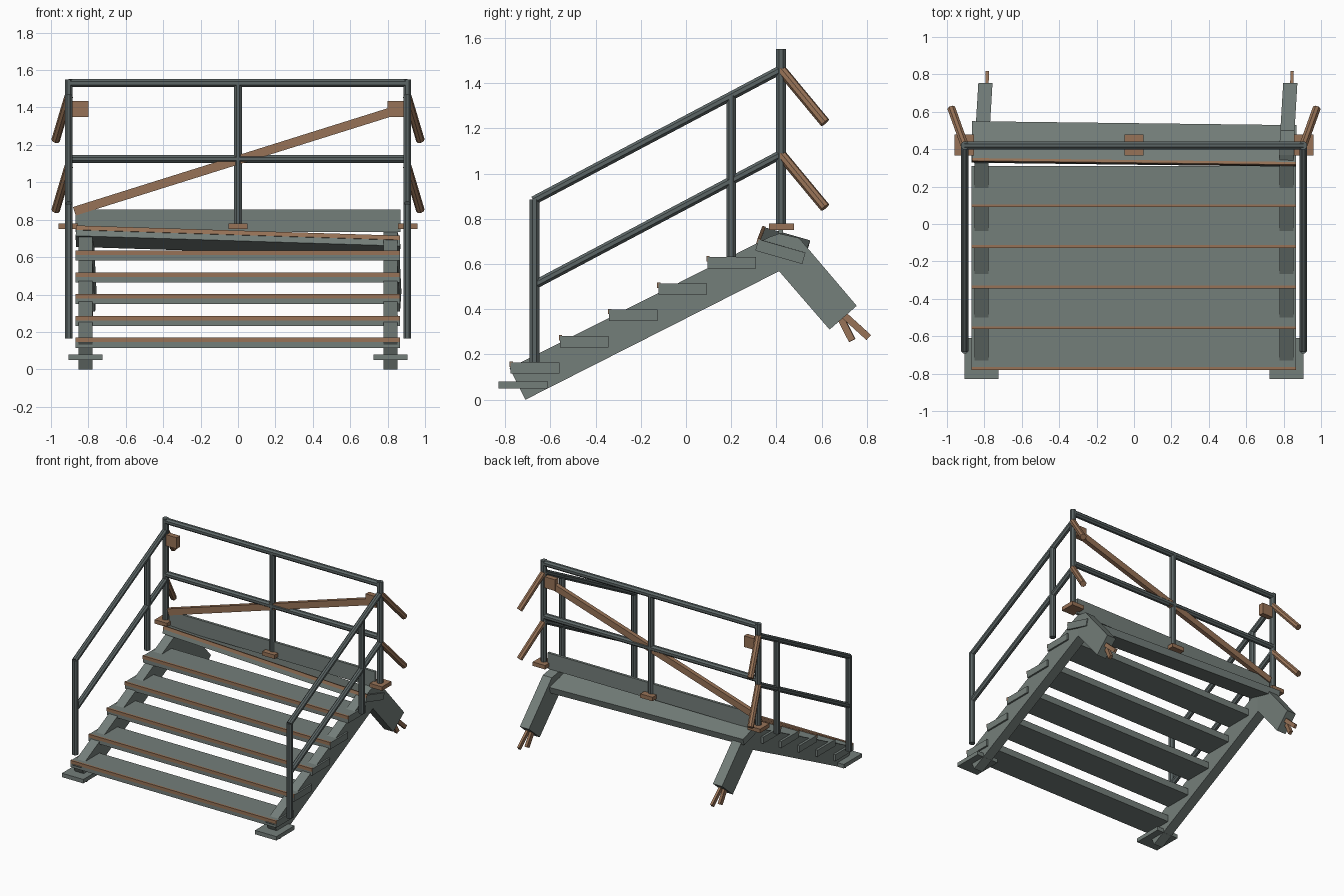
import bpy, bmesh, math
from mathutils import Vector, Matrix, Euler

if "Cube" in bpy.data.objects:
    bpy.data.objects.remove(bpy.data.objects["Cube"])


def material(name, rgb):
    m = bpy.data.materials.new(name)
    m.diffuse_color = (*rgb, 1)
    m.use_nodes = True
    m.node_tree.nodes["Principled BSDF"].inputs["Base Color"].default_value = m.diffuse_color
    return m


STEEL = material("weathered steel", (0.175, 0.21, 0.195))
PIPE = material("dark pipe steel", (0.105, 0.13, 0.13))
RUST = material("rust", (0.31, 0.17, 0.095))


def finish(name, bm, *mats):
    bmesh.ops.recalc_face_normals(bm, faces=bm.faces)
    me = bpy.data.meshes.new(name)
    bm.to_mesh(me)
    bm.free()
    for m in mats:
        me.materials.append(m)
    ob = bpy.data.objects.new(name, me)
    bpy.context.collection.objects.link(ob)
    return ob


def box(name, x, y, z, mat):
    """Box from (min, max) ranges."""
    bm = bmesh.new()
    c = Vector([(r[0] + r[1]) / 2 for r in (x, y, z)])
    s = [r[1] - r[0] for r in (x, y, z)]
    bmesh.ops.create_cube(bm, size=1, matrix=Matrix.Translation(c) @ Matrix.Diagonal((*s, 1)))
    return finish(name, bm, mat)


def beam(name, a, b, w, d, mat):
    """Square bar between two points."""
    a, b = Vector(a), Vector(b)
    v = b - a
    bm = bmesh.new()
    m = Matrix.Translation((a + b) / 2) @ v.to_track_quat('Z', 'Y').to_matrix().to_4x4()
    bmesh.ops.create_cube(bm, size=1, matrix=m @ Matrix.Diagonal((w, d, v.length, 1)))
    return finish(name, bm, mat)


def pipe(name, a, b, mat=PIPE, r=0.023):
    """Eight sided tube between two points."""
    a, b = Vector(a), Vector(b)
    v = b - a
    bm = bmesh.new()
    m = (Matrix.Translation((a + b) / 2) @ v.to_track_quat('Z', 'Y').to_matrix().to_4x4()
         @ Matrix.Rotation(math.pi / 8, 4, 'Z'))
    bmesh.ops.create_cone(bm, cap_ends=True, segments=8, radius1=r, radius2=r,
                          depth=v.length, matrix=m)
    return finish(name, bm, mat)


def plate(name, pts, x, width, mat, lean=0.0):
    """Side profile of (y, z) points extruded along x; lean shifts x with depth."""
    bm = bmesh.new()
    y0 = pts[0][0]
    rows = [[bm.verts.new((x + s * width / 2 + lean * (y - y0), y, z)) for y, z in pts]
            for s in (-1, 1)]
    n = len(pts)
    for row in rows:
        bm.faces.new(row)
    for i in range(n):
        j = (i + 1) % n
        bm.faces.new((rows[0][i], rows[0][j], rows[1][j], rows[1][i]))
    return finish(name, bm, mat)


# Treads with rusty nosing
for i in range(5):
    y, z = -0.775 + 0.2175 * i, 0.115 + 0.1165 * i
    box("tread", (-0.87, 0.865), (y, y + 0.215), (z, z + 0.05), STEEL)
    box("tread_nosing", (-0.87, 0.865), (y - 0.005, y + 0.01), (z + 0.03, z + 0.054), RUST)

# Sagging top platform with nosing
tilt = (Matrix.Translation((0, 0.428, 0.682))
        @ Euler((math.radians(-16), math.radians(1.8), math.radians(-0.7))).to_matrix().to_4x4())
for ob in (box("platform", (-0.867, 0.867), (-0.108, 0.108), (-0.026, 0.026), STEEL),
           box("platform_nosing", (-0.867, 0.867), (-0.113, -0.098), (0.006, 0.03), RUST)):
    ob.data.transform(tilt)

# Kick board under the back railing
box("kick_board", (-0.87, 0.87), (0.408, 0.428), (0.735, 0.855), STEEL)

for s in (-1, 1):
    x = 0.815 * s
    # Stringer, snapped rear section and foot plate
    plate("stringer", [(-0.71, 0), (0.415, 0.57), (0.415, 0.735), (0.37, 0.72), (-0.78, 0.14)],
          x, 0.074, STEEL)
    plate("broken_stringer", [(0.41, 0.57), (0.635, 0.31), (0.755, 0.415), (0.5, 0.715), (0.41, 0.735)],
          x, 0.076, STEEL, 0.06)
    box("foot_plate", (x - 0.09, x + 0.09), (-0.83, -0.61), (0.05, 0.08), STEEL)
    # Torn rusty metal at the broken end
    xt = x + 0.018
    beam("torn_strip", (xt - 0.015, 0.66, 0.41), (xt - 0.005, 0.735, 0.262), 0.022, 0.03, RUST)
    beam("torn_strip", (xt + 0.01, 0.67, 0.40), (xt + 0.012, 0.808, 0.275), 0.018, 0.03, RUST)

    # Side railing
    p = 0.905 * s
    pipe("front_post", (p, -0.67, 0.165), (p, -0.67, 0.885))
    pipe("middle_post", (p, 0.2, 0.63), (p, 0.2, 1.345))
    pipe("rear_post", (p, 0.42, 0.77), (p, 0.42, 1.55))
    for name, z in (("side_top_rail", 0.88), ("side_middle_rail", 0.505)):
        pipe(name, (p, -0.675, z), (p, 0.42, z + 0.58), PIPE, 0.021)
        pipe("bent_rail_stub", (p, 0.42, z + 0.58), (p + 0.07 * s, 0.615, z + 0.345), RUST, 0.023)
    # Rusty corner brackets
    xs = sorted((0.798 * s, 0.886 * s))
    box("corner_bracket", xs, (0.4, 0.44), (1.35, 1.435), RUST)

# Back railing
pipe("back_middle_post", (0, 0.42, 0.77), (0, 0.42, 1.53))
pipe("back_top_rail", (-0.905, 0.42, 1.53), (0.905, 0.42, 1.53))
pipe("back_middle_rail", (-0.905, 0.42, 1.125), (0.905, 0.42, 1.125))
beam("diagonal_brace", (-0.875, 0.42, 0.845), (0.83, 0.42, 1.38), 0.033, 0.048, RUST).name = "diagonal_brace"
for x in (-0.908, 0, 0.908):
    w = 0.052
    box("post_base", (x - w, x + w), (0.366, 0.478), (0.75, 0.78), RUST)
